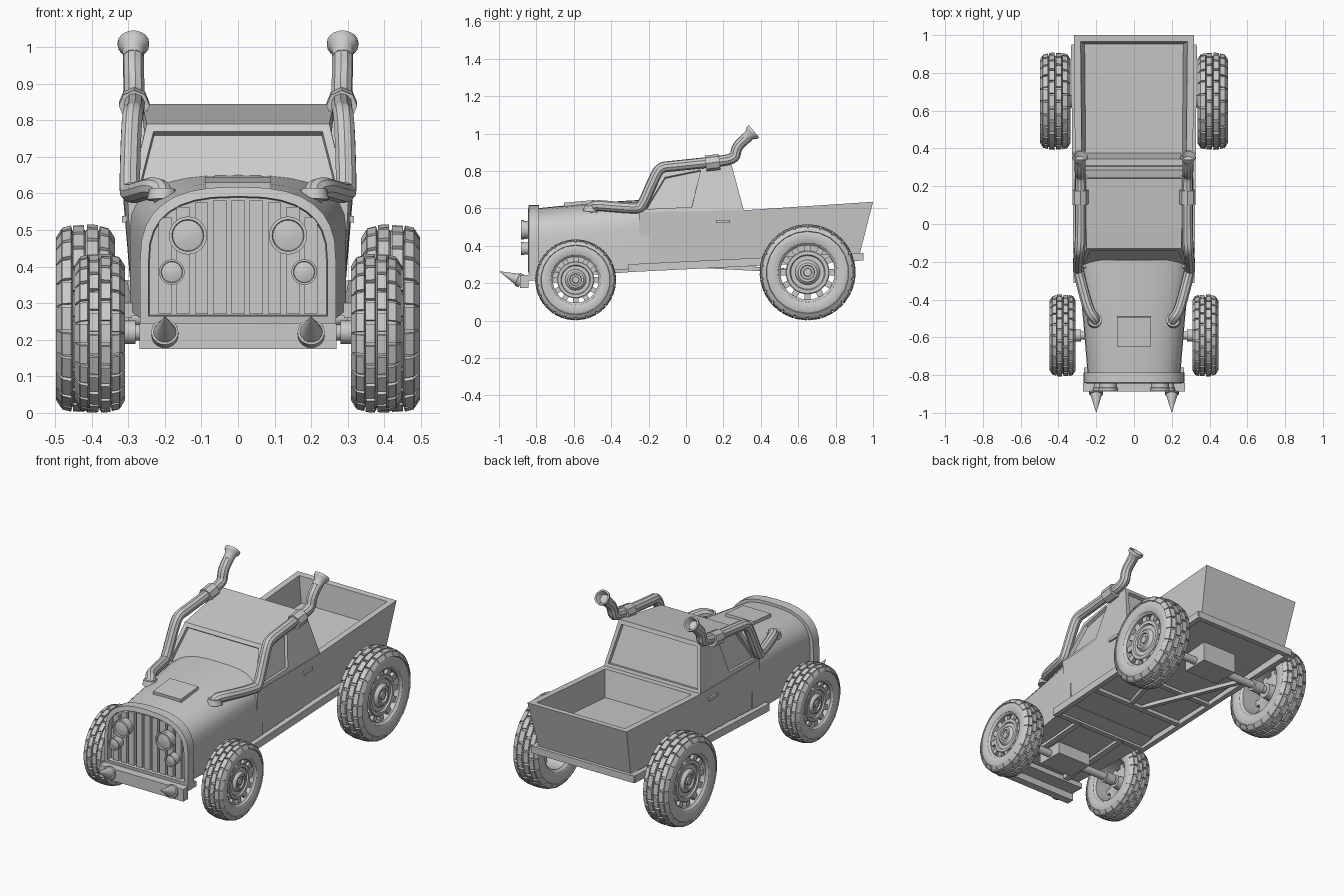
import bpy, bmesh
from math import sin, cos, pi, radians
from mathutils import Vector, Matrix

if "Cube" in bpy.data.objects:
    bpy.data.objects.remove(bpy.data.objects["Cube"])


def make(name, bm):
    bmesh.ops.recalc_face_normals(bm, faces=bm.faces)
    me = bpy.data.meshes.new(name)
    bm.to_mesh(me)
    bm.free()
    ob = bpy.data.objects.new(name, me)
    bpy.context.collection.objects.link(ob)
    return ob


def loft_bm(rings, caps=True, closed=False):
    bm = bmesh.new()
    vs = [[bm.verts.new(p) for p in r] for r in rings]
    n = len(vs[0])
    pairs = list(zip(vs, vs[1:])) + ([(vs[-1], vs[0])] if closed else [])
    for a, b in pairs:
        for i in range(n):
            bm.faces.new((a[i], a[(i + 1) % n], b[(i + 1) % n], b[i]))
    if caps and not closed:
        bm.faces.new(vs[0])
        bm.faces.new(vs[-1])
    bmesh.ops.recalc_face_normals(bm, faces=bm.faces)
    return bm


def lathe_bm(profile, n, loc=(0, 0, 0), d=(1, 0, 0), closed=False):
    # profile: (distance along axis, radius)
    q = Vector(d).to_track_quat('Z', 'Y')
    return loft_bm([[Vector(loc) + q @ Vector((r * cos(2 * pi * i / n), r * sin(2 * pi * i / n), a))
                     for i in range(n)] for a, r in profile], True, closed)


def lathe(name, profile, n, loc, d):
    return make(name, lathe_bm(profile, n, loc, d))


def beam(name, a, b, w, h):
    a, b = Vector(a), Vector(b)
    bm = bmesh.new()
    m = Matrix.LocRotScale((a + b) / 2, (b - a).to_track_quat('Y', 'Z'), (w, (b - a).length, h))
    bmesh.ops.create_cube(bm, size=1, matrix=m)
    return make(name, bm)


def arch(y, w, zb, zs, zc, n=16):
    # straight sides with a rounded crown
    pts = [(w, y, zb)]
    for i in range(n + 1):
        t = pi * i / n
        c = cos(t)
        x = w * abs(c) ** 0.75 * (1 if c > 0 else -1)
        pts.append((x, y, zs + (zc - zs) * max(sin(t), 0) ** 0.75))
    return pts + [(-w, y, zb)]


def face_towards(bm, d, y0=-9, y1=9):
    fs = [f for f in bm.faces if y0 < f.calc_center_median().y < y1]
    return max(fs, key=lambda f: f.normal.dot(Vector(d)))


# Hood
make("hood", loft_bm([arch(-0.80, .245, .25, .42, .60), arch(-0.5, .27, .26, .46, .63),
                      arch(-0.25, .295, .28, .50, .645), arch(-0.19, .295, .29, .50, .65)]))
beam("hood_scoop", (0, -.65, .608), (0, -.49, .622), .18, .045)

# Lower cab and bed: y bottom, y top, half widths, heights
rings = []
for yb, yt, wb, wt, zb, zt in ((-.25, -.25, .285, .302, .29, .58), (.31, .31, .29, .312, .31, .59),
                               (.93, 1.0, .295, .318, .36, .635)):
    rings.append([(wb, yb, zb), (wt, yt, zt), (-wt, yt, zt), (-wb, yb, zb)])
bm = loft_bm(rings)
f = face_towards(bm, (0, 0, 1), .4, .9)
bmesh.ops.inset_individual(bm, faces=[f], thickness=.05)
bmesh.ops.inset_individual(bm, faces=[f], thickness=.03, depth=-.15)
make("body_and_bed", bm)

# Upper cab with recessed windows
rings = []
for yb, yt, wb, wt, zb, zt in ((-.24, -.13, .298, .25, .58, .79), (.05, .10, .305, .257, .585, .825),
                               (.31, .24, .31, .262, .588, .845)):
    rings.append([(wb, yb, zb), (wt, yt, zt), (-wt, yt, zt), (-wb, yb, zb)])
bm = loft_bm(rings)
win = [face_towards(bm, d, a, b) for d, a, b in (((0, -1, 0), -9, 9), ((0, 1, 0), -9, 9),
                                                ((1, 0, 0), -.15, .05), ((-1, 0, 0), -.15, .05))]
bmesh.ops.inset_individual(bm, faces=win, thickness=.03)
bmesh.ops.inset_individual(bm, faces=win, thickness=.003, depth=-.018)
make("cab", bm)

# Grille
make("grille_surround", loft_bm([arch(-.785, .268, .245, .41, .618), arch(-.84, .268, .245, .41, .618),
                                 arch(-.845, .245, .265, .41, .592), arch(-.815, .242, .268, .41, .589)]))
for i in range(-4, 5):
    x = i * .05
    top = .41 + .172 * (1 - (abs(x) / .245) ** 2.67) ** .375
    beam("grille_slat", (x, -.822, .27), (x, -.822, top), .036, .026)

# Bumper
beam("front_bumper", (-.27, -.865, .21), (.27, -.865, .21), .045, .07)
beam("bumper_shelf", (0, -.85, .23), (0, -.76, .23), .53, .03)

# Chassis frame
for y in (-.295, .02, .27):
    beam("frame_cross_member", (-.3, y, .282 + (y + .3) * .05), (.3, y, .282 + (y + .3) * .05), .03, .035)
beam("rear_cross_member", (-.33, .935, .342), (.33, .935, .342), .03, .04)
for y, z, half in ((-.59, .22, .36), (.65, .26, .39)):
    lathe("axle", [(0, .022), (2 * half, .022)], 16, (-half, y, z), (1, 0, 0))
    beam("axle_housing", (0, y - .08, z + .03), (0, y + .08, z + .03), .22, .12)

for s in (-1, 1):
    # Lamps and bumper spikes
    for x, z, r in ((.137, .485, .052), (.181, .385, .035)):
        lathe("headlight", [(0, r * .9), (.035, r * .92), (.037, r), (.053, r), (.053, r * .84),
                            (.044, r * .8), (.048, r * .4), (.049, .001)], 24, (s * x, -.83, z), (0, -1, 0))
    lathe("bumper_spike", [(0, .037), (.022, .037), (.024, .031), (.128, .001)], 20,
          (s * .2, -.88, .212), (0, -.92, .4))
    # Chassis rails and braces
    beam("frame_rail", (s * .305, -.31, .28), (s * .318, .945, .342), .03, .042)
    beam("front_rail", (s * .15, -.84, .24), (s * .15, -.29, .28), .035, .04)
    beam("rear_brace", (s * .04, .03, .295), (s * .24, .65, .262), .025, .022)
    lathe("axle_collar", [(0, .032), (.06, .032)], 16, (s * .28, -.59, .22), (s, 0, 0))
    lathe("axle_collar", [(0, .034), (.06, .034)], 16, (s * .30, .65, .26), (s, 0, 0))
    beam("door_handle", (s * .31, .16, .53), (s * .31, .235, .53), .014, .018)

    # Exhaust stack
    path = [(.205, -.52, .585), (.205, -.50, .61), (.235, -.47, .617), (.265, -.37, .607), (.292, -.26, .60),
            (.297, -.235, .61), (.292, -.165, .775), (.288, -.135, .82), (.284, -.08, .825), (.283, .14, .848),
            (.283, .22, .858), (.284, .262, .872), (.285, .268, .915), (.286, .29, .95), (.286, .335, .985)]
    cu = bpy.data.curves.new("exhaust_pipe", 'CURVE')
    cu.dimensions = '3D'
    cu.bevel_depth = .029
    cu.bevel_resolution = 3
    cu.use_fill_caps = True
    sp = cu.splines.new('NURBS')
    sp.points.add(len(path) - 1)
    for p, (x, y, z) in zip(sp.points, path):
        p.co = (s * x, y, z, 1)
    sp.order_u = 3
    sp.use_endpoint_u = True
    sp.resolution_u = 4
    ob = bpy.data.objects.new("exhaust_pipe", cu)
    bpy.context.collection.objects.link(ob)
    me = bpy.data.meshes.new_from_object(ob.evaluated_get(bpy.context.evaluated_depsgraph_get()))
    bpy.data.objects.remove(ob)
    bpy.context.collection.objects.link(bpy.data.objects.new("exhaust_pipe", me))
    lathe("exhaust_tip", [(0, .028), (.03, .03), (.05, .043), (.063, .043), (.063, .034), (.035, .024)],
          18, (s * .286, .315, .972), (0, .76, .65))
    lathe("exhaust_clamp", [(0, .042), (.075, .042)], 8, (s * .284, .105, .84), (0, 1, .12))
    lathe("exhaust_flange", [(0, .042), (.03, .036)], 16, (s * .207, -.51, .582), (0, .1, 1))

# Tyre of unit radius, axis along x, outside face at +x
half = [(.24, .57), (.27, .61), (.285, .62), (.31, .69), (.313, .79), (.295, .87), (.25, .935),
        (.15, .955), (.14, .935), (.13, .955)]
tyre = lathe_bm(half + [(.015, .96), (0, .935), (-.015, .96)] + [(-x, r) for x, r in half[::-1]], 44, closed=True)
N = 22
for i in range(N):
    for x, r, tilt, w, h, off in ((.075, .965, 2, .115, .07, 0), (-.075, .965, -2, .115, .07, .5),
                                  (.195, .945, 14, .10, .07, .5), (-.195, .945, -14, .10, .07, 0),
                                  (.272, .895, 58, .11, .04, .5), (-.272, .895, -58, .11, .04, 0)):
        m = (Matrix.Rotation(2 * pi * (i + off) / N, 4, 'X') @ Matrix.Translation((x, 0, r))
             @ Matrix.Rotation(radians(tilt), 4, 'Y') @ Matrix.Diagonal((w, .235, h, 1)))
        bmesh.ops.create_cube(tyre, size=1, matrix=m)

# Rim disc with open slots, and hub
rim = lathe_bm([(.12, .46), (.20, .46), (.215, .44), (.215, .37), (.18, .35), (.18, .26), (.22, .24),
                (.25, .20), (.25, .15), (.21, .14), (.21, .09), (.24, .08), (.24, .001), (-.1, .001),
                (-.1, .16), (.08, .18), (.12, .3)], 36, closed=True)
for i in range(12):
    m = Matrix.Rotation(2 * pi * i / 12, 4, 'X') @ Matrix.Translation((.165, 0, .52)) @ Matrix.Diagonal((.08, .13, .14, 1))
    bmesh.ops.create_cube(rim, size=1, matrix=m)

parts = [make("tyre", tyre), make("rim", rim)]
for y, x, r in ((-.59, .378, .215), (.65, .417, .255)):
    for s in (-1, 1):
        for p in parts:
            w = bpy.data.objects.new(("front_" if y < 0 else "rear_") + p.name, p.data.copy())
            w.data.transform(Matrix.Translation((s * x, y, r + .003)) @ Matrix.Rotation(0 if s > 0 else pi, 4, 'Z')
                             @ Matrix.Scale(r, 4))
            bpy.context.collection.objects.link(w)
for p in parts:
    bpy.data.objects.remove(p)

# Shading
for ob in bpy.context.collection.objects:
    ob.select_set(True)
    bpy.context.view_layer.objects.active = ob
bpy.ops.object.shade_smooth_by_angle(angle=radians(32))
